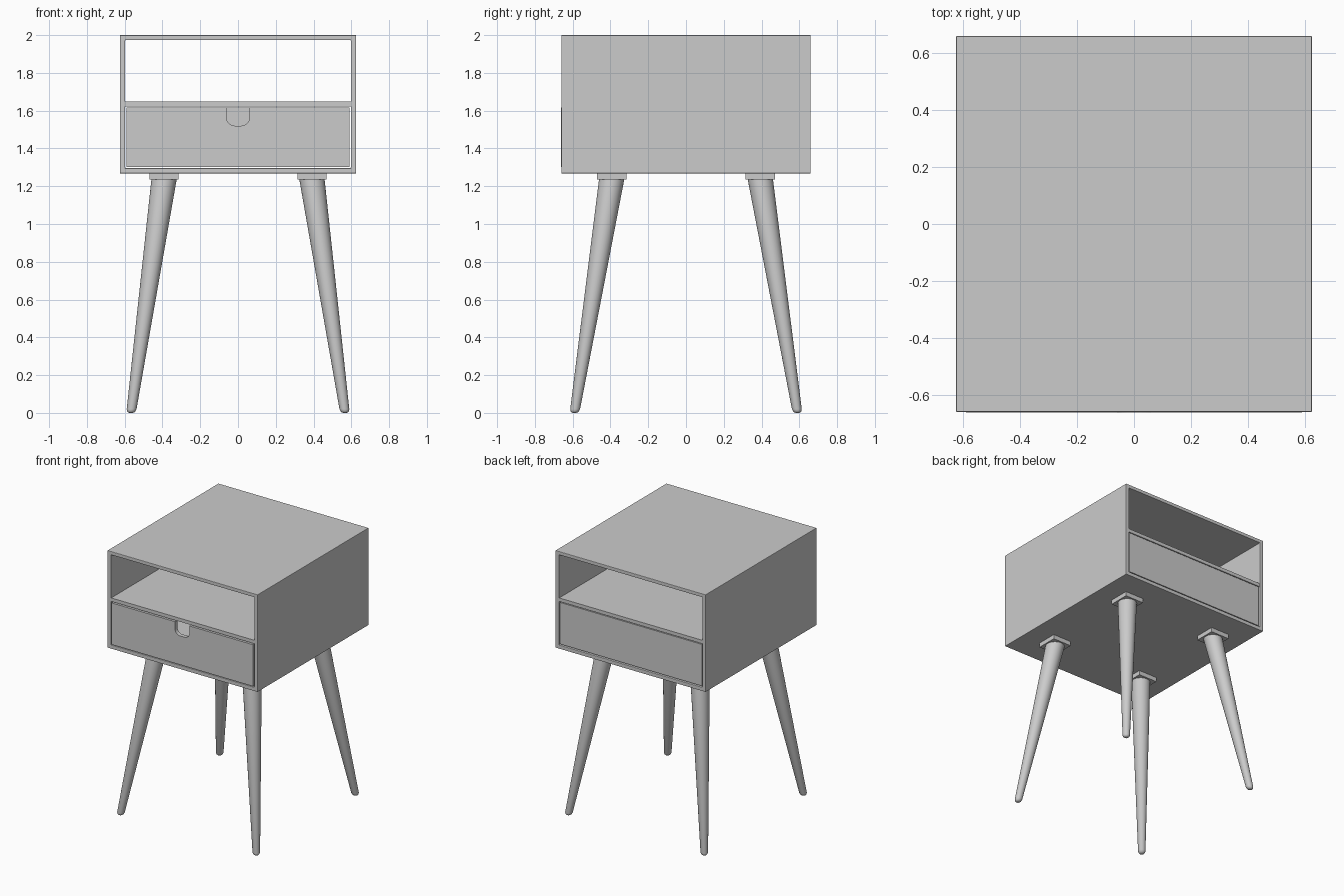
import bpy, bmesh, math

if "Cube" in bpy.data.objects:
    bpy.data.objects.remove(bpy.data.objects["Cube"])

def finish(name, bm, bevel=0.0, smooth=False):
    bmesh.ops.recalc_face_normals(bm, faces=bm.faces)
    mesh = bpy.data.meshes.new(name)
    bm.to_mesh(mesh)
    bm.free()
    ob = bpy.data.objects.new(name, mesh)
    bpy.context.collection.objects.link(ob)
    if bevel:
        mod = ob.modifiers.new("Bevel", 'BEVEL')
        mod.width, mod.segments, mod.limit_method = bevel, 2, 'ANGLE'
    if smooth:
        bpy.ops.object.select_all(action='DESELECT')
        ob.select_set(True)
        bpy.context.view_layer.objects.active = ob
        bpy.ops.object.shade_smooth_by_angle(angle=math.radians(40))
    return ob

def prism(name, pts, y0, y1, bevel=0.0):
    """Extrude an x-z outline from y0 to y1."""
    bm = bmesh.new()
    a = [bm.verts.new((x, y0, z)) for x, z in pts]
    b = [bm.verts.new((x, y1, z)) for x, z in pts]
    bm.faces.new(a)
    bm.faces.new(b)
    for i in range(len(pts)):
        j = (i + 1) % len(pts)
        bm.faces.new((a[i], a[j], b[j], b[i]))
    return finish(name, bm, bevel)

def rect(x0, x1, z0, z1):
    return [(x0, z0), (x1, z0), (x1, z1), (x0, z1)]

# Case: rectangular tube open at front and back
bm = bmesh.new()
loops = [[bm.verts.new((x, y, z)) for x, z in r]
         for r, y in ((rect(-.625, .625, 1.268, 2), -.66), (rect(-.625, .625, 1.268, 2), .66),
                      (rect(-.597, .597, 1.296, 1.974), .66), (rect(-.597, .597, 1.296, 1.974), -.66))]
for k in range(4):
    p, q = loops[k], loops[(k + 1) % 4]
    for i in range(4):
        j = (i + 1) % 4
        bm.faces.new((p[i], p[j], q[j], q[i]))
finish("case", bm, 0.003)

# Shelf above the drawer
prism("shelf", rect(-.597, .597, 1.622, 1.648), -.655, .655)

# Drawer front with U-shaped finger notch
W, Z0, Z1 = .590, 1.303, 1.616
hw, hz, r = .06, 1.52, .042
notch = [(hw, Z1)]
for sx in (1, -1):
    arc = [(sx * (hw - r + r * math.cos(t)), hz + r - r * math.sin(t))
           for t in (math.pi / 2 * i / 8 for i in range(9))]
    notch += arc if sx == 1 else arc[::-1]
notch.append((-hw, Z1))
prism("drawer_front", [(-W, Z1), (-W, Z0), (W, Z0), (W, Z1)] + notch, -.663, -.633)

# Drawer box and back
for s, side in ((-1, "left"), (1, "right")):
    prism("drawer_side_" + side, rect(*sorted((s * .565, s * W)), Z0, Z1), -.633, .63)
prism("drawer_floor", rect(-.565, .565, Z0, Z0 + .025), -.633, .63)
prism("back_panel", rect(-W, W, Z0, Z1), .63, .655)

# Splayed tapered legs with rounded feet, and square mounting plates
TOP, BOTTOM = (.391, .393, 1.24), (.566, .590)
profile = [(0, .008), (.003, .016), (.009, .022), (.02, .026), (TOP[2], .067)]
N = 32
for sx, xn in ((-1, "left"), (1, "right")):
    for sy, yn in ((-1, "front"), (1, "back")):
        bm = bmesh.new()
        rings = []
        for z, rad in profile:
            t = z / TOP[2]
            cx = sx * (BOTTOM[0] + (TOP[0] - BOTTOM[0]) * t)
            cy = sy * (BOTTOM[1] + (TOP[1] - BOTTOM[1]) * t)
            rings.append([bm.verts.new((cx + rad * math.cos(2 * math.pi * i / N),
                                        cy + rad * math.sin(2 * math.pi * i / N), z))
                          for i in range(N)])
        for p, q in zip(rings, rings[1:]):
            for i in range(N):
                j = (i + 1) % N
                bm.faces.new((p[i], p[j], q[j], q[i]))
        bm.faces.new(rings[0])
        bm.faces.new(rings[-1])
        finish(f"{yn}_{xn}_leg", bm, smooth=True)
        px, py = sx * TOP[0], sy * TOP[1]
        prism(f"{yn}_{xn}_leg_plate", rect(px - .077, px + .077, 1.235, 1.268),
              py - .078, py + .078)
